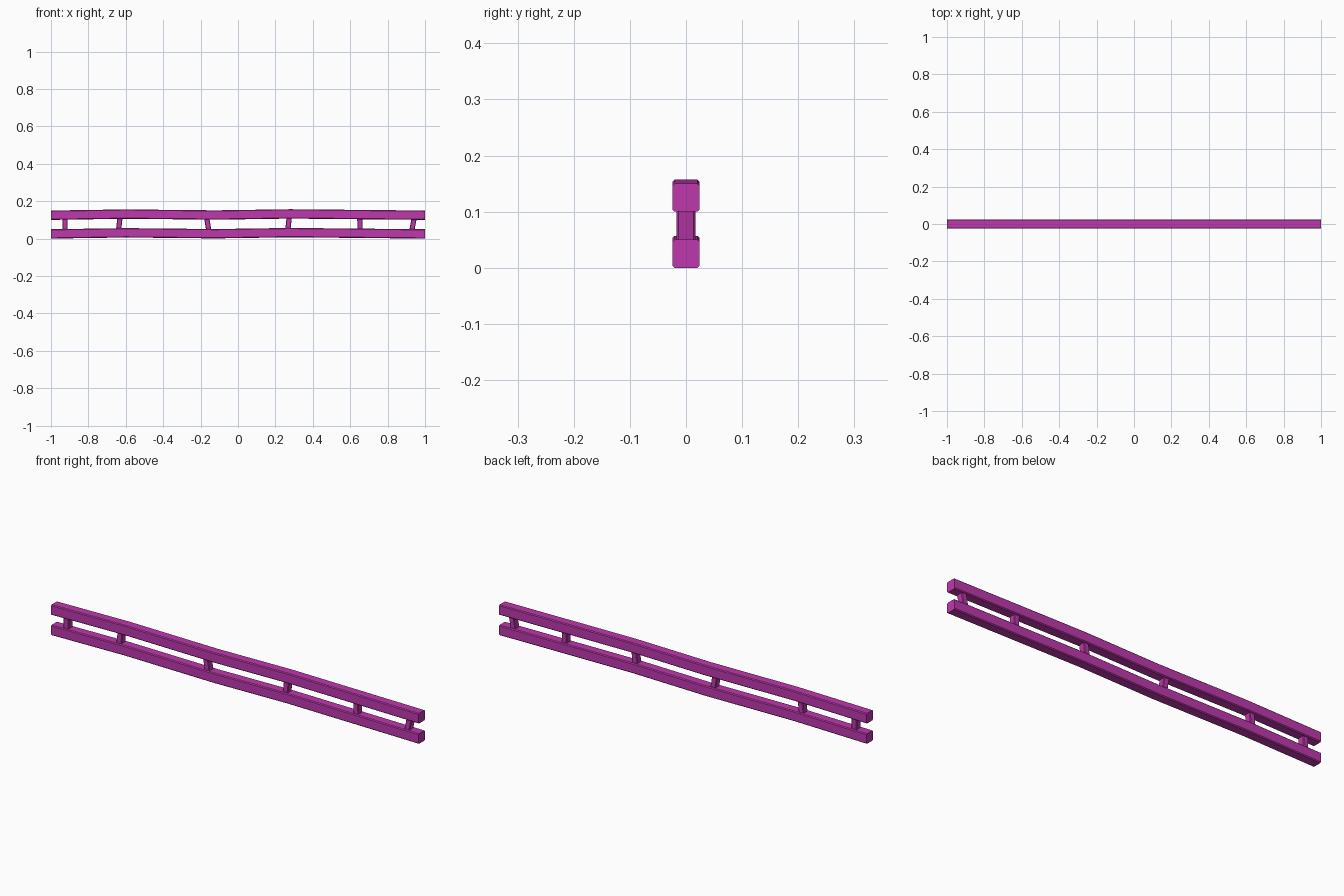
import bpy, bmesh

if "Cube" in bpy.data.objects:
    bpy.data.objects.remove(bpy.data.objects["Cube"])

mat = bpy.data.materials.new("magenta_paint")
mat.diffuse_color = (0.52, 0.04, 0.42, 1)
mat.use_nodes = True
mat.node_tree.nodes["Principled BSDF"].inputs["Base Color"].default_value = mat.diffuse_color


def section(half_a, half_b, c):
    """Rectangle with chamfered corners, eight points."""
    a, b = half_a, half_b
    return [(a, -b + c), (a, b - c), (a - c, b), (-a + c, b),
            (-a, b - c), (-a, -b + c), (-a + c, -b), (a - c, -b)]


def loft(name, rings):
    """Skin a list of rings and cap both ends."""
    bm = bmesh.new()
    loops = [[bm.verts.new(p) for p in ring] for ring in rings]
    n = len(loops[0])
    for r, s in zip(loops, loops[1:]):
        for i in range(n):
            j = (i + 1) % n
            bm.faces.new((r[i], r[j], s[j], s[i]))
    bm.faces.new(loops[0])
    bm.faces.new(loops[-1])
    bmesh.ops.recalc_face_normals(bm, faces=bm.faces)
    mesh = bpy.data.meshes.new(name)
    bm.to_mesh(mesh)
    bm.free()
    mesh.materials.append(mat)
    obj = bpy.data.objects.new(name, mesh)
    bpy.context.collection.objects.link(obj)
    return obj


# Two gently wavy rails, running along x
wave = [(-1, 0.0), (-0.6, 0.006), (-0.12, 0.001), (0.28, 0.007), (1, 0.0)]
for name, base in (("lower_rail", 0.025), ("upper_rail", 0.125)):
    loft(name, [[(x, y, base + dz + z) for y, z in section(0.0245, 0.025, 0.004)]
                for x, dz in wave])

# Slightly leaning posts between the rails: x centre, lean of the top
posts = [(-0.925, 0.0), (-0.635, 0.004), (-0.162, -0.006),
         (0.27, 0.004), (0.652, -0.001), (0.936, 0.007)]
for k, (x, lean) in enumerate(posts):
    loft(f"post_{k + 1}", [[(x + s * lean + px, py, 0.078 + s * 0.036)
                            for px, py in section(0.014, 0.0165, 0.003)]
                           for s in (-1, 1)])
